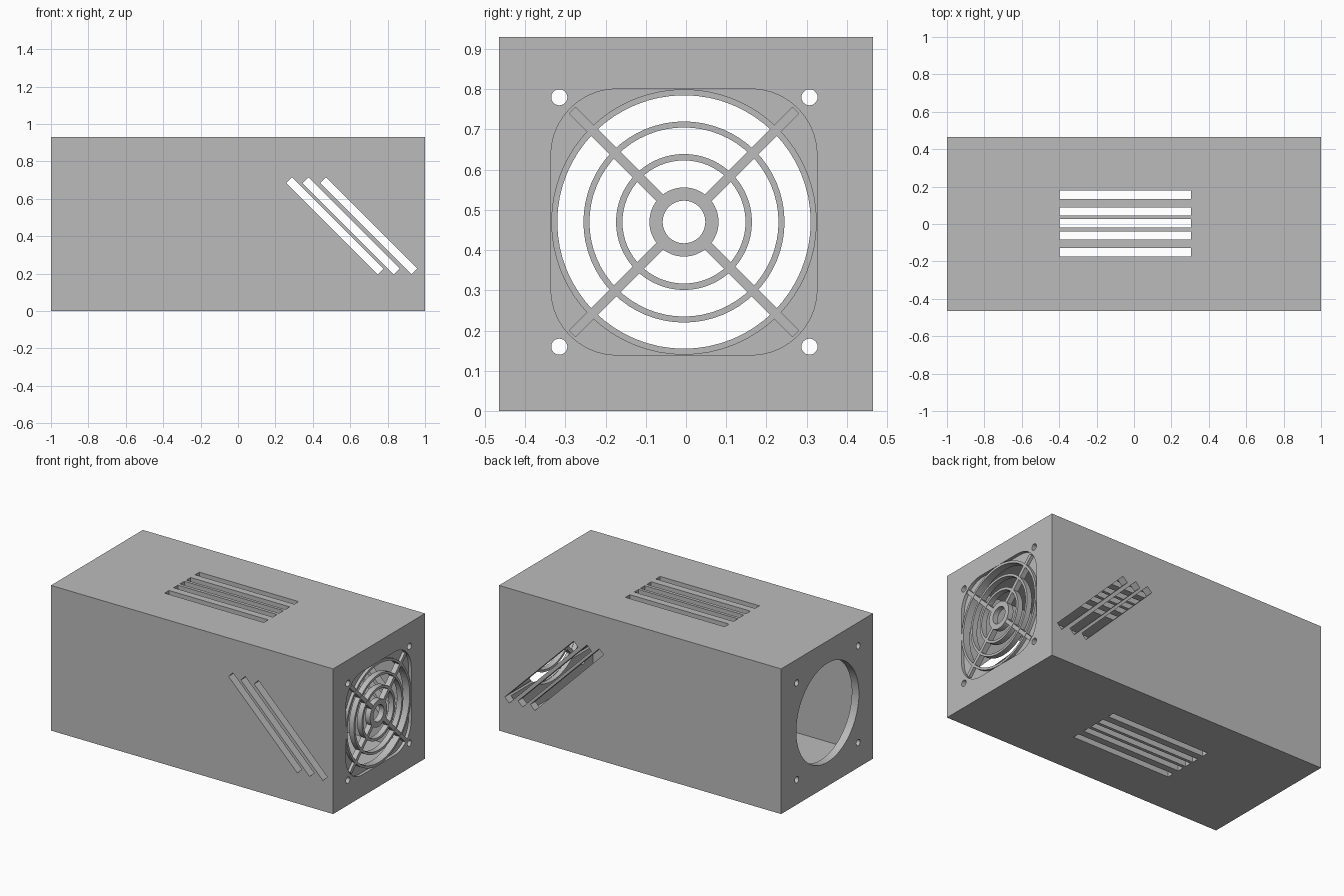
import bpy, bmesh, math
from mathutils import Matrix, Vector

if "Cube" in bpy.data.objects:
    bpy.data.objects.remove(bpy.data.objects["Cube"])

grey = bpy.data.materials.new("light grey")
grey.diffuse_color = (0.5, 0.5, 0.5, 1)
grey.use_nodes = True
grey.node_tree.nodes["Principled BSDF"].inputs["Base Color"].default_value = grey.diffuse_color

HX, HW, H, T = 1.0, 0.465, 0.93, 0.05   # half length, half width, height, wall
CY, CZ = -0.005, 0.47                   # fan centre on the end walls
POCKET, GRILLE = 0.02, 0.035            # pocket depth, grille thickness


def make(name, bm):
    bmesh.ops.recalc_face_normals(bm, faces=bm.faces[:])
    me = bpy.data.meshes.new(name)
    bm.to_mesh(me)
    bm.free()
    me.materials.append(grey)
    ob = bpy.data.objects.new(name, me)
    bpy.context.collection.objects.link(ob)
    return ob


def add_box(bm, centre, size, rot=Matrix()):
    m = Matrix.Translation(centre) @ rot @ Matrix.Diagonal((*size, 1))
    bmesh.ops.create_cube(bm, size=1, matrix=m)


def add_prism(bm, outline, x0, x1):
    """Extrude a (y, z) outline along x."""
    face = bm.faces.new([bm.verts.new((x0, y, z)) for y, z in outline])
    out = bmesh.ops.extrude_face_region(bm, geom=[face])
    verts = [v for v in out["geom"] if isinstance(v, bmesh.types.BMVert)]
    bmesh.ops.translate(bm, verts=verts, vec=(x1 - x0, 0, 0))


def circle(y, z, r, n=64):
    return [(y + r * math.cos(2 * math.pi * i / n), z + r * math.sin(2 * math.pi * i / n))
            for i in range(n)]


def rounded_square(half, r, n=10):
    pts = []
    for k, (sy, sz) in enumerate([(1, 1), (-1, 1), (-1, -1), (1, -1)]):
        for i in range(n + 1):
            a = math.pi / 2 * (k + i / n)
            pts.append((CY + sy * (half - r) + r * math.cos(a),
                        CZ + sz * (half - r) + r * math.sin(a)))
    return pts


def add_ring(bm, r0, r1, x0, x1, n=64):
    loops = []
    for r, x in [(r0, x0), (r1, x0), (r1, x1), (r0, x1)]:
        loops.append([bm.verts.new((x, y, z)) for y, z in circle(CY, CZ, r, n)])
    for k in range(4):
        a, b = loops[k], loops[(k + 1) % 4]
        for i in range(n):
            j = (i + 1) % n
            bm.faces.new((a[i], a[j], b[j], b[i]))


def cut(target, bm, name):
    cutter = make(name, bm)
    cutter.hide_render = True
    mod = target.modifiers.new(name, "BOOLEAN")
    mod.operation, mod.solver, mod.object = "DIFFERENCE", "EXACT", cutter
    bpy.context.view_layer.objects.active = target
    bpy.ops.object.modifier_apply(modifier=name)
    bpy.data.objects.remove(cutter)


# Hollow housing
bm = bmesh.new()
add_box(bm, (0, 0, H / 2), (2 * HX, 2 * HW, H))
housing = make("housing", bm)
bm = bmesh.new()
add_box(bm, (0, 0, H / 2), (2 * (HX - T), 2 * (HW - T), H - 2 * T))
cut(housing, bm, "cavity")

# Round openings and screw holes through both end walls
bm = bmesh.new()
for x0, x1 in [(-1.1, -0.9), (0.9, 1.1)]:
    add_prism(bm, circle(CY, CZ, 0.317), x0, x1)
    for y in (-0.315, 0.307):
        for z in (0.16, 0.78):
            add_prism(bm, circle(y, z, 0.02, 24), x0, x1)
cut(housing, bm, "end_holes")

# Shallow rounded pocket for the grille
bm = bmesh.new()
add_prism(bm, rounded_square(0.331, 0.165), HX - POCKET, 1.1)
cut(housing, bm, "grille_pocket")

# Long vents through top and bottom
bm = bmesh.new()
for y in (0.156, 0.067, 0.004, -0.061, -0.151):
    add_box(bm, (-0.047, y, H / 2), (0.703, 0.044, 1.2))
cut(housing, bm, "top_vents")

# Slanted vents through both sides
bm = bmesh.new()
for x in (0.518, 0.605, 0.699):
    add_box(bm, (x, 0, 0.455), (0.69, 1.2, 0.044), Matrix.Rotation(math.pi / 4, 4, "Y"))
cut(housing, bm, "side_vents")

# Fan grille: hub, rings and diagonal spokes
bm = bmesh.new()
for r0, r1 in [(0.053, 0.086), (0.153, 0.169), (0.235, 0.250), (0.315, 0.330)]:
    add_ring(bm, r0, r1, HX - (POCKET if r0 > 0.3 else GRILLE), HX)
for k in range(4):
    rot = Matrix.Rotation(math.pi / 4 + k * math.pi / 2, 4, "X")
    mid = Vector((HX - GRILLE / 2 - 0.001, CY, CZ)) + rot @ Vector((0, 0.232, 0))
    add_box(bm, mid, (GRILLE - 0.001, 0.322, 0.024), rot)
grille = make("fan_grille", bm)

# Smooth curved walls, keep edges sharp
for ob in (housing, grille):
    bpy.ops.object.select_all(action="DESELECT")
    ob.select_set(True)
    bpy.context.view_layer.objects.active = ob
    bpy.ops.object.shade_smooth_by_angle(angle=math.radians(30))
